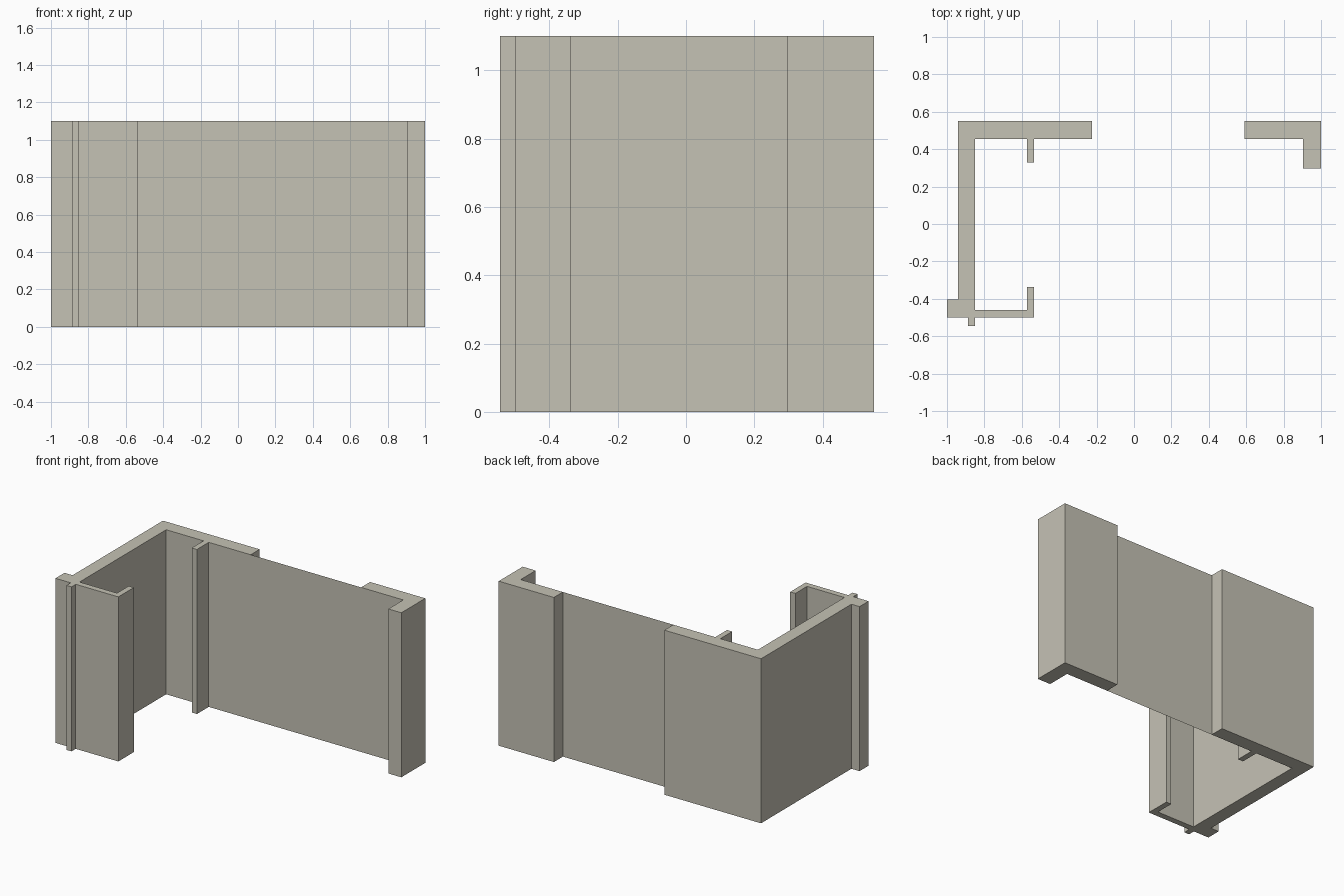
import bpy, bmesh

if "Cube" in bpy.data.objects:
    bpy.data.objects.remove(bpy.data.objects["Cube"])

H = 1.10                      # wall height
INNER_Y = 0.455               # inner face of the back wall

mat = bpy.data.materials.new("warm_grey_plaster")
mat.diffuse_color = (0.56, 0.54, 0.46, 1.0)
mat.use_nodes = True
mat.node_tree.nodes["Principled BSDF"].inputs["Base Color"].default_value = mat.diffuse_color


def finish(name, bm):
    mesh = bpy.data.meshes.new(name)
    bm.to_mesh(mesh)
    bm.free()
    mesh.materials.append(mat)
    obj = bpy.data.objects.new(name, mesh)
    bpy.context.collection.objects.link(obj)


def extrude_plan(name, plan):
    """Raise a counter-clockwise floor plan outline to wall height."""
    bm = bmesh.new()
    face = bm.faces.new([bm.verts.new((x, y, 0)) for x, y in plan])
    top = bmesh.ops.extrude_face_region(bm, geom=[face], use_keep_orig=True)["geom"]
    bmesh.ops.translate(bm, vec=(0, 0, H),
                        verts=[g for g in top if isinstance(g, bmesh.types.BMVert)])
    bmesh.ops.recalc_face_normals(bm, faces=bm.faces)
    finish(name, bm)


# Left wall with back return, front return, stubs and corner pier
extrude_plan("left_wall", [
    (-1.0, -0.50), (-0.887, -0.50), (-0.887, -0.545), (-0.85, -0.545),
    (-0.85, -0.50), (-0.535, -0.50), (-0.535, -0.337), (-0.573, -0.337),
    (-0.573, -0.46), (-0.85, -0.46), (-0.85, INNER_Y), (-0.573, INNER_Y),
    (-0.573, 0.33), (-0.535, 0.33), (-0.535, INNER_Y), (-0.225, INNER_Y),
    (-0.225, 0.55), (-0.94, 0.55), (-0.94, -0.405), (-1.0, -0.405)])

# L-shaped pier at the back right corner
extrude_plan("right_pier", [
    (0.592, INNER_Y), (0.904, INNER_Y), (0.904, 0.297), (1.0, 0.297),
    (1.0, 0.55), (0.592, 0.55)])

# Thin sheet closing the gap, flush with the inner faces
bm = bmesh.new()
bm.faces.new([bm.verts.new((x, INNER_Y, z)) for x, z in
              ((-0.225, 0), (0.592, 0), (0.592, H), (-0.225, H))])
finish("back_panel", bm)
